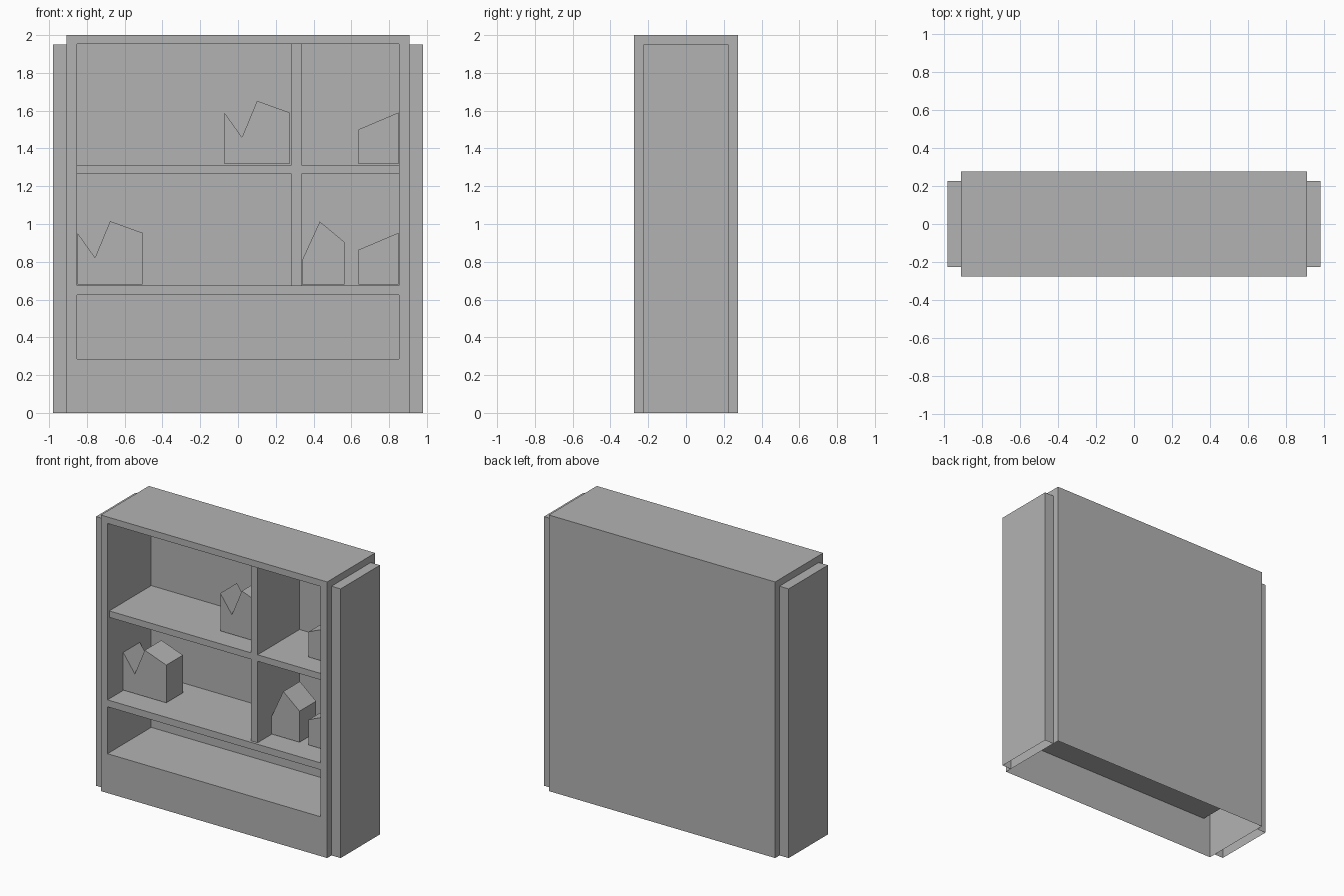
import bpy
import bmesh
from mathutils import Vector

if "Cube" in bpy.data.objects:
    bpy.data.objects.remove(bpy.data.objects["Cube"], do_unlink=True)

grey = bpy.data.materials.new("plain_grey")
grey.use_nodes = True
grey.diffuse_color = (0.45, 0.45, 0.45, 1)
grey.node_tree.nodes["Principled BSDF"].inputs["Base Color"].default_value = grey.diffuse_color

HALF_W, HALF_D, HEIGHT = 0.907, 0.275, 2.0
OPEN_X = 0.853           # half width of the openings
BACK_Y = 0.225           # inner back wall
SHELF_FRONT = -0.255     # shelf and dividers sit slightly behind the frame
LOW_SHELF, MID_BOTTOM, MID_TOP, OPEN_TOP = 0.675, 1.265, 1.312, 1.953
BIN_BOTTOM, BIN_TOP = 0.285, 0.625


def finish(name, bm):
    mesh = bpy.data.meshes.new(name)
    bm.to_mesh(mesh)
    bm.free()
    mesh.materials.append(grey)
    obj = bpy.data.objects.new(name, mesh)
    bpy.context.collection.objects.link(obj)
    return obj


def box_mesh(x0, x1, y0, y1, z0, z1, open_normals=()):
    """Box between two corners, without the faces that point along open_normals."""
    bm = bmesh.new()
    bmesh.ops.create_cube(bm, size=1)
    bmesh.ops.scale(bm, vec=(x1 - x0, y1 - y0, z1 - z0), verts=bm.verts)
    bmesh.ops.translate(bm, vec=((x0 + x1) / 2, (y0 + y1) / 2, (z0 + z1) / 2), verts=bm.verts)
    bm.normal_update()
    gone = [f for f in bm.faces if any(f.normal.dot(Vector(n)) > 0.9 for n in open_normals)]
    bmesh.ops.delete(bm, geom=gone, context='FACES')
    return bm


def prism(name, profile, y0, y1):
    """Extrude an x-z outline from y0 back to y1."""
    bm = bmesh.new()
    face = bm.faces.new([bm.verts.new((x, y0, z)) for x, z in profile])
    out = bmesh.ops.extrude_face_region(bm, geom=[face], use_keep_orig=True)
    moved = [v for v in out["geom"] if isinstance(v, bmesh.types.BMVert)]
    bmesh.ops.translate(bm, vec=(0, y1 - y0, 0), verts=moved)
    bmesh.ops.recalc_face_normals(bm, faces=bm.faces)
    return finish(name, bm)


# Carcass: hollow below, with two openings pushed in from the front
bm = box_mesh(-HALF_W, HALF_W, -HALF_D, HALF_D, 0, HEIGHT, [(0, 0, -1)])


def front_faces():
    bm.normal_update()
    return [f for f in bm.faces if f.normal.y < -0.9]


cuts = [((x, 0, 0), (1, 0, 0)) for x in (-OPEN_X, OPEN_X)]
cuts += [((0, 0, z), (0, 0, 1)) for z in (BIN_BOTTOM, BIN_TOP, LOW_SHELF, OPEN_TOP)]
for point, normal in cuts:
    faces = front_faces()
    edges = {e for f in faces for e in f.edges}
    verts = {v for f in faces for v in f.verts}
    bmesh.ops.bisect_plane(bm, geom=faces + list(edges) + list(verts),
                           plane_co=point, plane_no=normal)

openings = []
for f in front_faces():
    c = f.calc_center_median()
    if abs(c.x) < OPEN_X and (BIN_BOTTOM < c.z < BIN_TOP or LOW_SHELF < c.z < OPEN_TOP):
        openings.append(f)
for f in openings:
    out = bmesh.ops.extrude_face_region(bm, geom=[f])
    pushed = [v for v in out["geom"] if isinstance(v, bmesh.types.BMVert)]
    bmesh.ops.translate(bm, vec=(0, BACK_Y + HALF_D, 0), verts=pushed)
for f in [f for f in openings if f.is_valid]:
    bm.faces.remove(f)
finish("cabinet_body", bm)

# Side panels, open below
for name, side in (("left_side_panel", 1), ("right_side_panel", -1)):
    x0, x1 = sorted((side * HALF_W, side * 0.98))
    finish(name, box_mesh(x0, x1, -0.225, 0.225, 0, 1.95, [(0, 0, -1), (-side, 0, 0)]))

# Middle shelf and the two dividers
finish("middle_shelf", box_mesh(-OPEN_X, OPEN_X, SHELF_FRONT, BACK_Y, MID_BOTTOM, MID_TOP))
for name, z0, z1 in (("lower_divider", LOW_SHELF, MID_BOTTOM),
                     ("upper_divider", MID_TOP, OPEN_TOP)):
    finish(name, box_mesh(0.282, 0.336, SHELF_FRONT, BACK_Y, z0, z1))

# Ornaments: outlines as (x offset, height) from the lower left corner
notched = [(0, 0), (0.345, 0), (0.345, 0.273), (0.173, 0.335), (0.093, 0.142), (0, 0.273)]
peaked = [(0, 0), (0.225, 0), (0.225, 0.225), (0.095, 0.333), (0, 0.125)]
sloped = [(0, 0), (0.212, 0), (0.212, 0.273), (0, 0.183)]
ornaments = [
    ("upper_notched_block", notched, -0.072, MID_TOP),
    ("upper_sloped_block", sloped, 0.637, MID_TOP),
    ("lower_notched_block", notched, -0.85, LOW_SHELF),
    ("lower_peaked_block", peaked, 0.338, LOW_SHELF),
    ("lower_sloped_block", sloped, 0.637, LOW_SHELF),
]
for name, outline, x, z in ornaments:
    prism(name, [(x + dx, z + 0.005 + dz) for dx, dz in outline], -0.1, 0.09)
